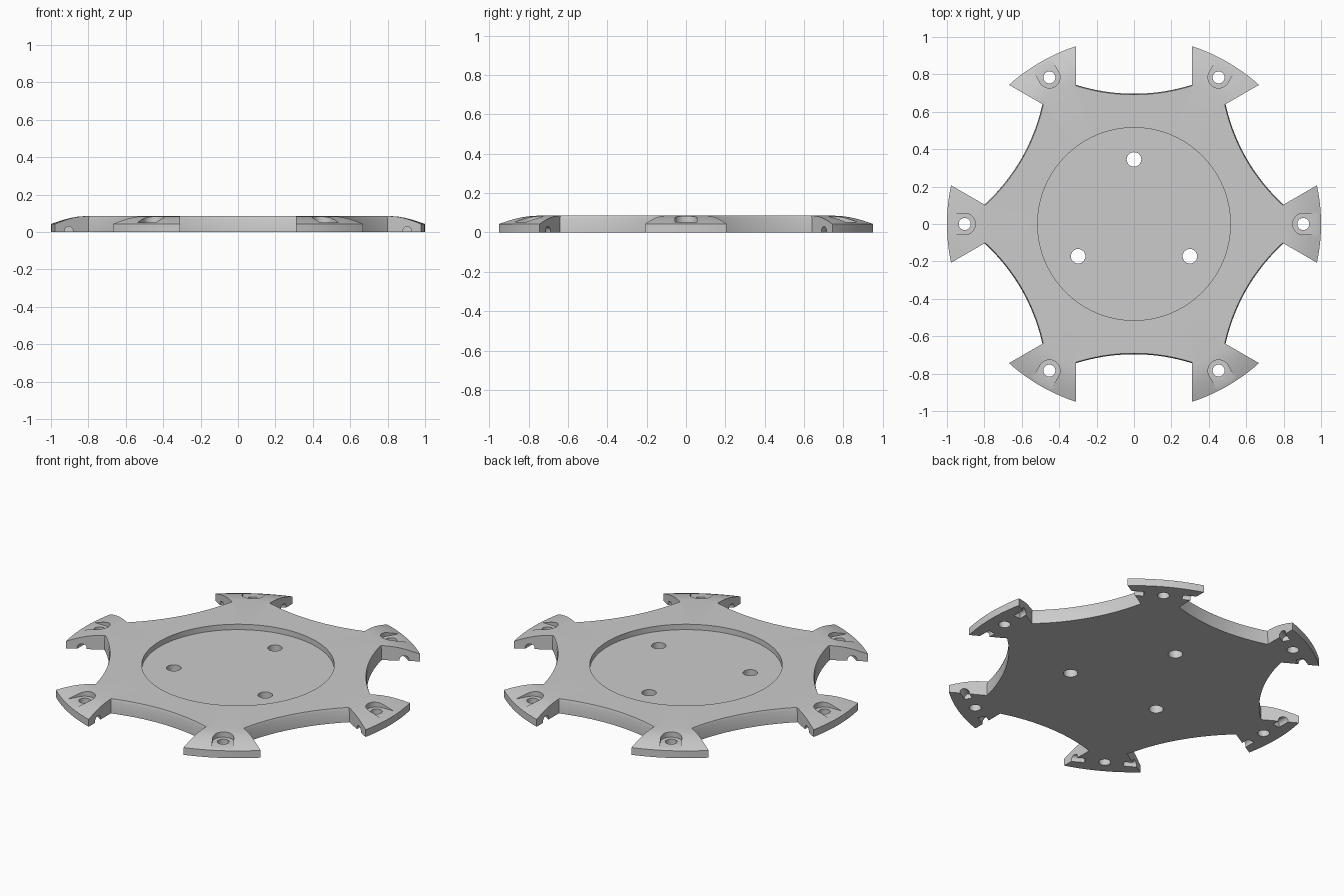
import bpy, bmesh, math
from mathutils import Matrix, Vector

if "Cube" in bpy.data.objects:
    bpy.data.objects.remove(bpy.data.objects["Cube"])

H = 0.085        # plate thickness
SEG = 144        # lathe segments

grey = bpy.data.materials.new("plain grey")
grey.diffuse_color = (0.6, 0.6, 0.6, 1)
grey.use_nodes = True
grey.node_tree.nodes["Principled BSDF"].inputs["Base Color"].default_value = grey.diffuse_color


def make_object(name, bm):
    bmesh.ops.recalc_face_normals(bm, faces=bm.faces)
    mesh = bpy.data.meshes.new(name)
    bm.to_mesh(mesh)
    bm.free()
    mesh.materials.append(grey)
    ob = bpy.data.objects.new(name, mesh)
    bpy.context.collection.objects.link(ob)
    return ob


def loft(bm, rings, matrix):
    """Closed solid through stacked rings of equal point count."""
    loops = [[bm.verts.new(matrix @ Vector(p)) for p in r] for r in rings]
    for a, b in zip(loops, loops[1:]):
        for i in range(len(a)):
            j = (i + 1) % len(a)
            bm.faces.new((a[i], a[j], b[j], b[i]))
    bm.faces.new(loops[0][::-1])
    bm.faces.new(loops[-1])


def prism(bm, outline, z0, z1, matrix):
    loft(bm, [[(x, y, z) for x, y in outline] for z in (z0, z1)], matrix)


def arc(cx, cy, r, a0, a1, n):
    return [(cx + r * math.cos(math.radians(a0 + (a1 - a0) * i / n)),
             cy + r * math.sin(math.radians(a0 + (a1 - a0) * i / n)))
            for i in range(n + 1)]


def circle(cx, cy, r, n=32):
    return arc(cx, cy, r, 0, 360, n)[:-1]


def turn(deg):
    return Matrix.Rotation(math.radians(deg), 4, 'Z')


# Turned disc: flat underside, rounded shoulder, shallow round recess
profile = [(0, 0), (1, 0), (1, 0.043), (0.965, 0.056), (0.93, 0.067), (0.895, 0.076),
           (0.86, 0.082), (0.82, H), (0.515, H), (0.515, 0.053), (0, 0.053)]
bm = bmesh.new()
verts = [bm.verts.new((r, 0, z)) for r, z in profile]
edges = [bm.edges.new(p) for p in zip(verts, verts[1:])]
bmesh.ops.spin(bm, geom=verts + edges, cent=(0, 0, 0), axis=(0, 0, 1),
               angle=math.tau, steps=SEG, use_duplicate=False)
bmesh.ops.remove_doubles(bm, verts=bm.verts, dist=1e-5)
plate = make_object("hub_plate", bm)

# Concave gaps between arms, their walls leaning in slightly at the top
gaps = bmesh.new()
R, W = 1.025, 0.31
half = math.degrees(math.asin(W / R))
for k in range(6):
    rings = []
    for z, inset in ((-0.1, 0), (0.07, 0.001), (H, 0.006), (0.2, 0.006)):
        curve = arc(0, 0.697 + R - inset, R, -90 - half, -90 + half, 28)
        rings.append([(x, y, z) for x, y in curve + [(W, 1.3), (-W, 1.3)]])
    loft(gaps, rings, turn(60 * k))

# Open-ended bolt seats on top of each arm
seats = bmesh.new()
for k in range(6):
    prism(seats, arc(0.905, 0, 0.057, 90, 270, 20) + [(1.1, -0.057), (1.1, 0.057)],
          0.052, 0.2, turn(60 * k))

# Through holes: one per arm and three in the recess
holes = bmesh.new()
for k in range(6):
    prism(holes, circle(0.905, 0, 0.032), -0.1, 0.2, turn(60 * k))
for k in range(3):
    prism(holes, circle(0.345, 0, 0.039), -0.1, 0.2, turn(90 + 120 * k))

# Small arched grooves entering the underside of both arm flanks
grooves = bmesh.new()
for k in range(6):
    for s in (-1, 1):
        section = arc(0.905, 0.008, 0.022, 0, 180, 14) + [(0.883, -0.1), (0.927, -0.1)]
        loft(grooves, [[(x, s * y, z) for x, z in section] for y in (0.105, 0.28)],
             turn(60 * k))

# Cut everything out of the disc
for name, cut in (("gap_cutter", gaps), ("seat_cutter", seats),
                  ("hole_cutter", holes), ("groove_cutter", grooves)):
    cutter = make_object(name, cut)
    mod = plate.modifiers.new(name, 'BOOLEAN')
    mod.operation = 'DIFFERENCE'
    mod.solver = 'EXACT'
    mod.object = cutter
    bpy.context.view_layer.objects.active = plate
    bpy.ops.object.modifier_apply(modifier=mod.name)
    bpy.data.objects.remove(cutter)

# Smooth curved walls, keep edges crisp
bpy.ops.object.select_all(action='DESELECT')
plate.select_set(True)
bpy.context.view_layer.objects.active = plate
bpy.ops.object.shade_smooth_by_angle(angle=math.radians(25))
